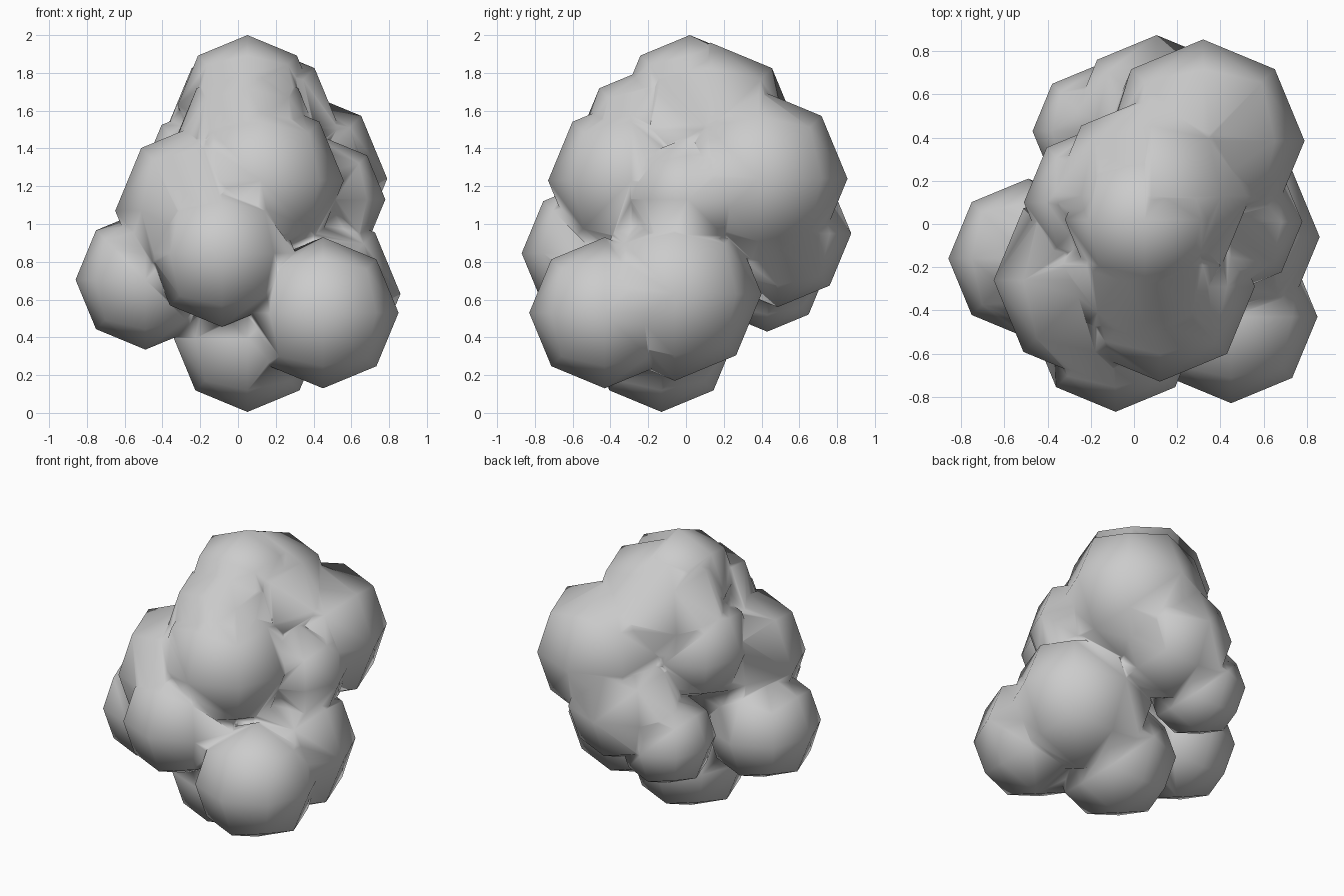
import bpy, bmesh
from mathutils import Vector

if "Cube" in bpy.data.objects:
    bpy.data.objects.remove(bpy.data.objects["Cube"])

# Leaf clumps: name, centre (x, y, z), radius
CLUMPS = [
    ("clump_bottom", (0.05, -0.13, 0.395), 0.39),
    ("clump_left_low", (-0.49, -0.16, 0.705), 0.37),
    ("clump_front_low", (-0.085, -0.48, 0.845), 0.39),
    ("clump_front_right_low", (0.45, -0.43, 0.53), 0.40),
    ("clump_right_low", (0.40, -0.06, 0.63), 0.46),
    ("clump_front_left_mid", (-0.18, -0.26, 1.07), 0.47),
    ("clump_front_right_mid", (0.12, -0.29, 1.23), 0.44),
    ("clump_right_mid", (0.45, 0.01, 1.13), 0.33),
    ("clump_back_right", (0.32, 0.385, 1.24), 0.47),
    ("clump_back_low", (0.105, 0.485, 0.95), 0.39),
    ("clump_back_left_low", (-0.16, 0.43, 0.74), 0.31),
    ("clump_left_mid", (-0.15, 0.10, 1.27), 0.36),
    ("clump_front_upper", (0.05, -0.19, 1.45), 0.38),
    ("clump_back_upper", (0.08, 0.13, 1.50), 0.46),
    ("clump_top", (0.05, 0.02, 1.63), 0.37),
]


def clump(name, centre, radius):
    # Rounded cube: each side split in four and pushed out to a sphere
    bm = bmesh.new()
    bmesh.ops.create_cube(bm, size=2)
    bmesh.ops.subdivide_edges(bm, edges=bm.edges[:], cuts=1, use_grid_fill=True)
    for v in bm.verts:
        v.co = v.co.normalized() * radius + Vector(centre)
    bmesh.ops.triangulate(bm, faces=bm.faces[:])
    bmesh.ops.recalc_face_normals(bm, faces=bm.faces[:])
    for f in bm.faces:
        f.smooth = True
    mesh = bpy.data.meshes.new(name)
    bm.to_mesh(mesh)
    bm.free()
    obj = bpy.data.objects.new(name, mesh)
    bpy.context.collection.objects.link(obj)
    return obj


# Fuse all clumps into one skin
parts = [clump(*item) for item in CLUMPS]
foliage = parts[0]
foliage.name = "foliage"
for other in parts[1:]:
    mod = foliage.modifiers.new("fuse", 'BOOLEAN')
    mod.operation = 'UNION'
    mod.solver = 'MANIFOLD'
    mod.object = other
    other.hide_render = True
bpy.context.view_layer.update()
fused = bpy.data.meshes.new_from_object(
    foliage.evaluated_get(bpy.context.evaluated_depsgraph_get()))
foliage.modifiers.clear()
foliage.data = fused
for other in parts[1:]:
    bpy.data.objects.remove(other)

# Soft shading that flows across the seams
bm = bmesh.new()
bm.from_mesh(fused)
bmesh.ops.remove_doubles(bm, verts=bm.verts[:], dist=0.002)
for f in bm.faces:
    f.smooth = True
for e in bm.edges:
    e.smooth = True
bm.to_mesh(fused)
bm.free()
